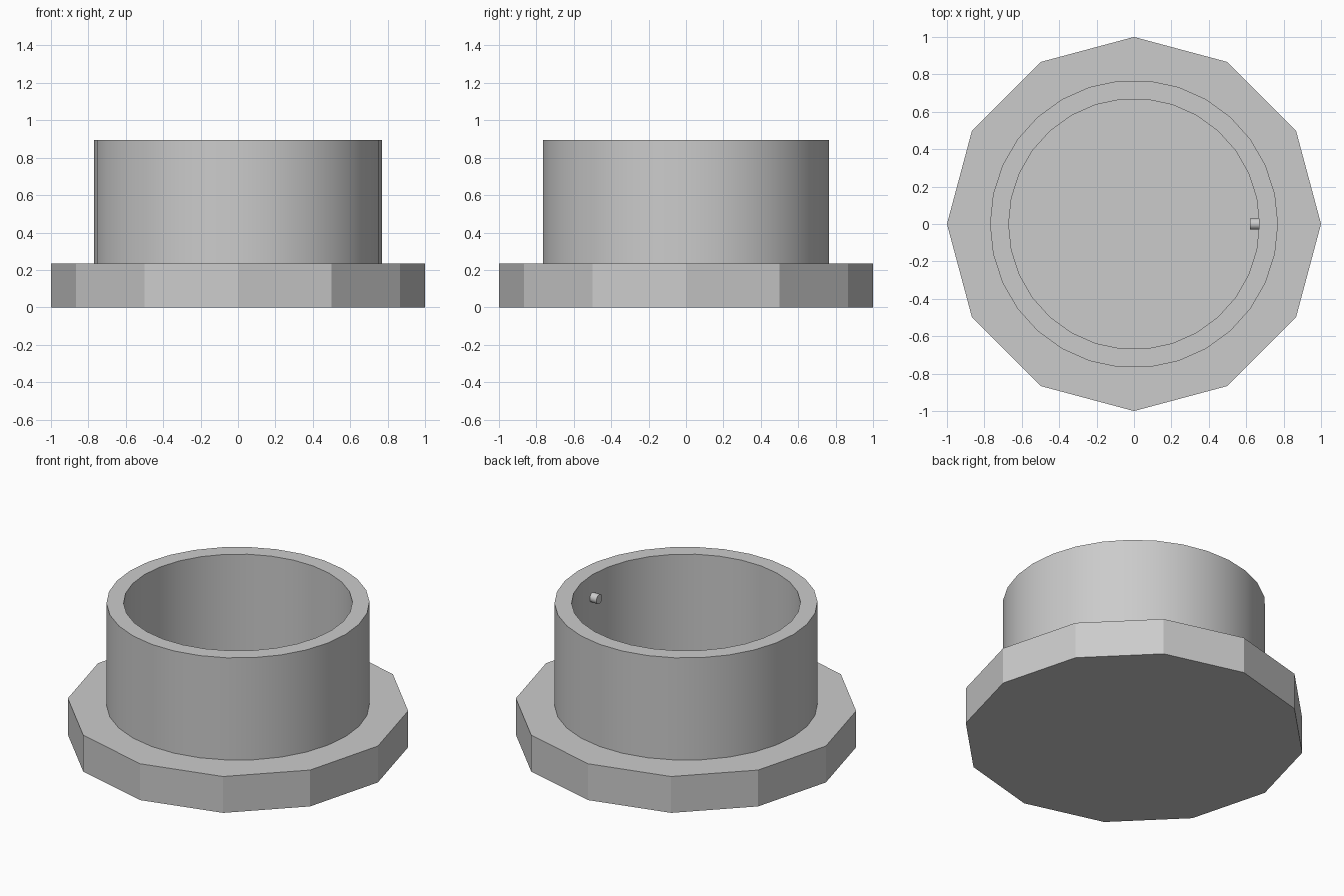
import bpy, bmesh, math
from mathutils import Matrix, Vector

cube = bpy.data.objects.get("Cube")
if cube:
    bpy.data.objects.remove(cube, do_unlink=True)

PLATE_TOP, RIM_TOP = 0.235, 0.895
OUTER, INNER = 0.77, 0.67

grey = bpy.data.materials.new("plain grey")
grey.use_nodes = True
colour = (0.6, 0.6, 0.6, 1)
grey.diffuse_color = colour
grey.node_tree.nodes["Principled BSDF"].inputs["Base Color"].default_value = colour


def finish(name, bm, smooth=False):
    bmesh.ops.recalc_face_normals(bm, faces=bm.faces)
    mesh = bpy.data.meshes.new(name)
    bm.to_mesh(mesh)
    bm.free()
    mesh.materials.append(grey)
    obj = bpy.data.objects.new(name, mesh)
    bpy.context.collection.objects.link(obj)
    if smooth:
        bpy.ops.object.select_all(action="DESELECT")
        obj.select_set(True)
        bpy.context.view_layer.objects.active = obj
        bpy.ops.object.shade_smooth_by_angle(angle=math.radians(29))
    return obj


def cylinder(name, sides, radius, length, matrix, smooth=False):
    bm = bmesh.new()
    bmesh.ops.create_cone(bm, cap_ends=True, segments=sides, radius1=radius,
                          radius2=radius, depth=length, matrix=matrix)
    return finish(name, bm, smooth)


# Twelve-sided base plate, with a corner on each axis
cylinder("base_plate", 12, 1, PLATE_TOP, Matrix.Translation((0, 0, PLATE_TOP / 2)))

# Hollow collar: outer wall, rim and inner wall turned around z
bm = bmesh.new()
profile = [(OUTER, PLATE_TOP), (OUTER, RIM_TOP), (INNER, RIM_TOP), (INNER, PLATE_TOP)]
points = [bm.verts.new((r, 0, z)) for r, z in profile]
edges = [bm.edges.new(pair) for pair in zip(points, points[1:])]
bmesh.ops.spin(bm, geom=points + edges, cent=(0, 0, 0), axis=(0, 0, 1),
               angle=math.tau, steps=30, use_merge=True)
bmesh.ops.remove_doubles(bm, verts=bm.verts, dist=0.0001)
finish("collar", bm, True)

# Small locating pin on the inner wall
along_x = Matrix.Rotation(math.pi / 2, 4, "Y")
cylinder("inner_pin", 16, 0.03, 0.055,
         Matrix.Translation(Vector((0.6475, 0, 0.75))) @ along_x, True)
